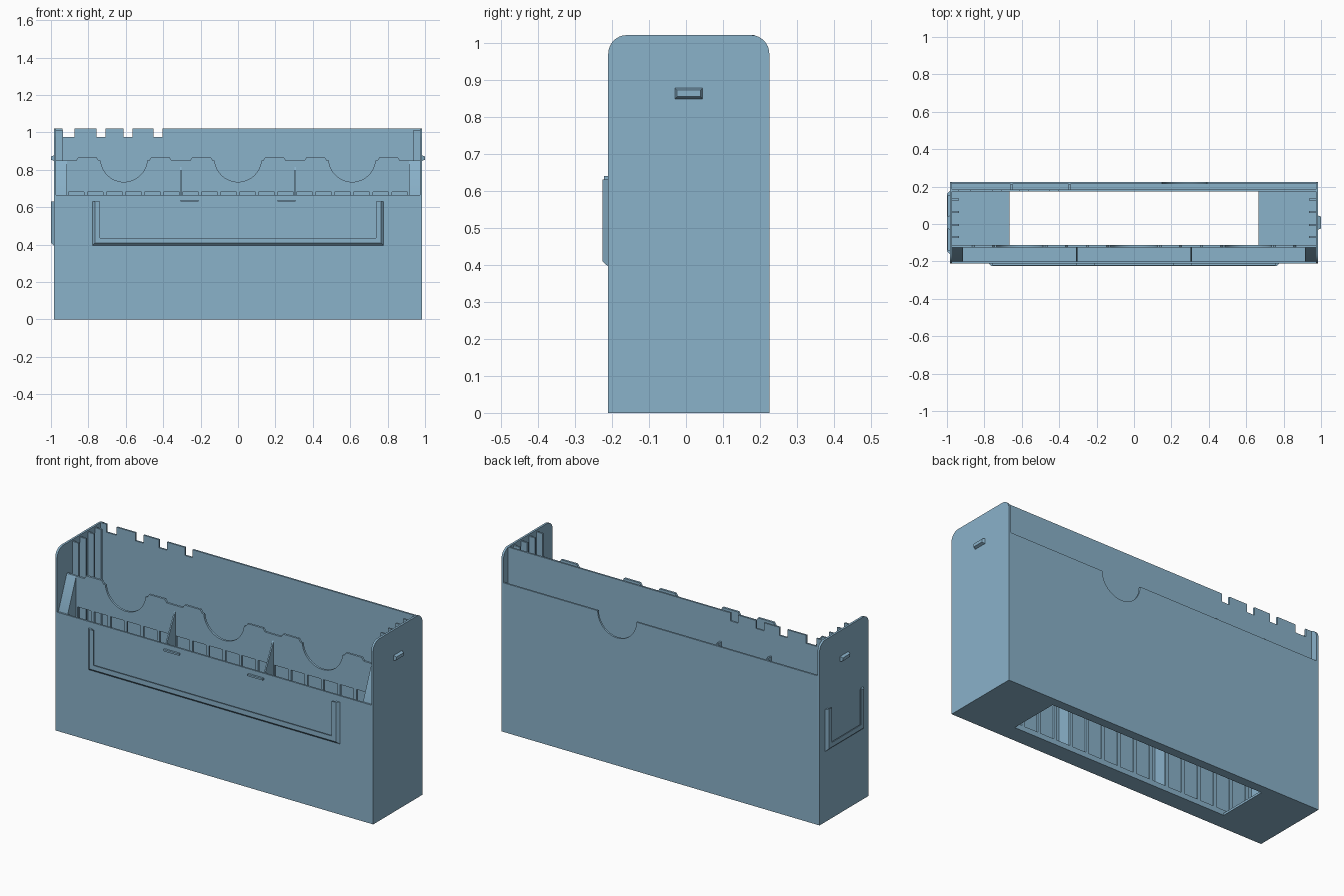
import bpy, bmesh, math
from mathutils import Vector

if "Cube" in bpy.data.objects:
    bpy.data.objects.remove(bpy.data.objects["Cube"])

mat = bpy.data.materials.new("dusty_blue")
mat.diffuse_color = (0.254, 0.445, 0.591, 1)
mat.use_nodes = True
mat.node_tree.nodes["Principled BSDF"].inputs["Base Color"].default_value = mat.diffuse_color


def prism(name, outline, a, b, axis='y', bevel=0):
    """Extrude a 2D outline along an axis: y -> (x, z), x -> (y, z), z -> (x, y)."""
    place = {'y': lambda u, v, t: (u, t, v),
             'x': lambda u, v, t: (t, u, v),
             'z': lambda u, v, t: (u, v, t)}[axis]
    bm = bmesh.new()
    lo = [bm.verts.new(place(u, v, a)) for u, v in outline]
    hi = [bm.verts.new(place(u, v, b)) for u, v in outline]
    n = len(outline)
    bm.faces.new(lo)
    bm.faces.new(hi[::-1])
    for i in range(n):
        j = (i + 1) % n
        bm.faces.new((lo[i], hi[i], hi[j], lo[j]))
    bmesh.ops.recalc_face_normals(bm, faces=bm.faces)
    me = bpy.data.meshes.new(name)
    bm.to_mesh(me)
    bm.free()
    me.materials.append(mat)
    ob = bpy.data.objects.new(name, me)
    bpy.context.collection.objects.link(ob)
    return ob


def box(name, x, y, z):
    return prism(name, [(x[0], z[0]), (x[1], z[0]), (x[1], z[1]), (x[0], z[1])], *y)


def arc(cx, cz, r, a0, a1, n):
    return [(cx + r * math.cos(math.radians(a0 + (a1 - a0) * i / n)),
             cz + r * math.sin(math.radians(a0 + (a1 - a0) * i / n))) for i in range(n + 1)]


X, IN = 0.985, 0.973           # outer and inner half length
Y0, Y1, TOP = -0.21, 0.225, 1.02

# Floor made of four strips around the opening
for s in (-1, 1):
    box("floor_end", sorted((s * 0.665, s * IN)), (Y0 + .01, Y1 - .01), (0, 0.012))
box("floor_front", (-0.665, 0.665), (Y0 + .01, -0.112), (0, 0.012))
box("floor_back", (-0.665, 0.665), (0.175, Y1 - .01), (0, 0.012))

# End walls with rounded top corners
end = [(Y0, 0), (Y1, 0)] + arc(Y1 - .05, TOP - .05, .05, 0, 90, 8) + arc(Y0 + .05, TOP - .05, .05, 90, 180, 8)
for s in (-1, 1):
    prism("end_wall", end, s * IN, s * X, 'x')
    # Divider guide ribs inside each end
    for y in (0.13, 0.065, -0.005, -0.07):
        box("guide_rib", sorted((s * 0.935, s * IN)), (y - .005, y + .005), (0.012, 1.01))
    # Wedge closing each end of the front pocket
    prism("pocket_wedge", [(-0.2, 0.012), (-0.125, 0.012), (-0.125, 0.85), (-0.2, 0.665)],
          s * 0.915, s * IN, 'x')
    # Tapered clip on the end wall
    clip = box("end_clip", sorted((s * X, s * 1.0)), (-0.03, 0.045), (0.848, 0.877))
    for v in clip.data.vertices:
        if abs(v.co.x) > 0.99:
            v.co.y = 0.0075 + (v.co.y - 0.0075) * 0.85
            v.co.z = 0.8625 + (v.co.z - 0.8625) * 0.6

# Front wall
box("front_wall", (-IN, IN), (Y0, -0.2), (0, 0.665))

# Inner back wall with notches in its top edge
pts = [(IN, 0.012), (IN, TOP)]
for a, b in ((-.404, -.452), (-.564, -.612), (-.709, -.757), (-.874, -.938)):
    pts += [(a, TOP), (a, 0.975), (b, 0.975), (b, TOP)]
pts += [(-IN, TOP), (-IN, 0.012)]
prism("inner_back_wall", pts, 0.175, 0.185)

# Outer back wall with thumb notch
pts = [(-IN, 0), (IN, 0), (IN, 0.835)] + arc(-0.27 + 0.54, 0.835, 0.12, 0, -180, 24) + [(-IN, 0.835)]
prism("outer_back_wall", pts, 0.215, Y1)
for x in (-0.655, -0.345):
    box("back_slot_divider", (x - .005, x + .005), (0.185, 0.215), (0.012, 0.845))

# Slotted partition behind the front pocket: thumb notches and tabs on top
pts = []
for c in (-0.61, 0, 0.61):
    left, right = (c - .255, c - .135), (c + .135, c + .255)
    for t, part in enumerate((left, None, right)):
        if part:
            a, b = part
            pts += [(a, 0.85), (a + .012, 0.868), (b - .012, 0.868), (b, 0.85)]
        else:
            pts += arc(c, 0.86, 0.125, 185, 355, 24)
pts = [(-IN, 0.03), (-IN, 0.85)] + pts + [(IN, 0.85), (IN, 0.03)]
pitch = 0.61 / 6
for i in range(18):
    c = (8.5 - i) * pitch
    h = 0.042
    pts += [(c + h, 0.03), (c + h, 0.68), (c - h, 0.68), (c - h, 0.03)]
prism("pocket_partition", pts, -0.125, -0.113)
box("partition_foot", (-IN, IN), (-0.125, -0.113), (0.012, 0.03))

# Pocket dividers
for x in (-0.305, 0.305):
    prism("pocket_divider", [(-0.2, 0.012), (-0.125, 0.012), (-0.125, 0.815), (-0.2, 0.665)],
          x - .004, x + .004, 'x')


def label_holder(name, half, place):
    """U-shaped rail with an inward lip; place maps (u, depth, z) to the wall."""
    def slab(part, u, z, d0, d1, taper):
        ob = box(name + part, u, (0, 1), z)
        for v in ob.data.vertices:
            out = v.co.y > 0.5
            cx, cz = v.co.x, v.co.z
            if out and taper:
                if abs(abs(cx) - half) < 1e-4:
                    cx -= math.copysign(0.014, cx)
                if abs(cz - 0.395) < 1e-4:
                    cz += 0.014
            v.co = Vector(place(cx, d1 if out else d0, cz))
        bm = bmesh.new()
        bm.from_mesh(ob.data)
        bmesh.ops.recalc_face_normals(bm, faces=bm.faces)
        bm.to_mesh(ob.data)
        bm.free()

    for s in (-1, 1):
        slab("_side", sorted((s * (half - .022), s * half)), (0.395, 0.63), 0, 0.015, True)
        slab("_side_lip", sorted((s * (half - .04), s * (half - .014))), (0.409, 0.63), 0.009, 0.015, False)
    slab("_bottom", (-half, half), (0.395, 0.417), 0, 0.015, True)
    slab("_bottom_lip", (-half + .022, half - .022), (0.409, 0.435), 0.009, 0.015, False)


# Label holders on the front and left end, with small retaining ridges
label_holder("front_label", 0.778, lambda u, d, z: (u, Y0 - d, z))
label_holder("end_label", 0.168, lambda u, d, z: (-X - d, 0.0075 + u, z))
for x in (-0.26, 0.26):
    box("label_ridge", (x - .048, x + .048), (Y0 - .011, Y0), (0.629, 0.639))

# Keep flat faces crisp while smoothing the rounded edges
for ob in bpy.context.collection.objects:
    ob.select_set(True)
    bpy.context.view_layer.objects.active = ob
bpy.ops.object.shade_smooth_by_angle(angle=math.radians(30))
